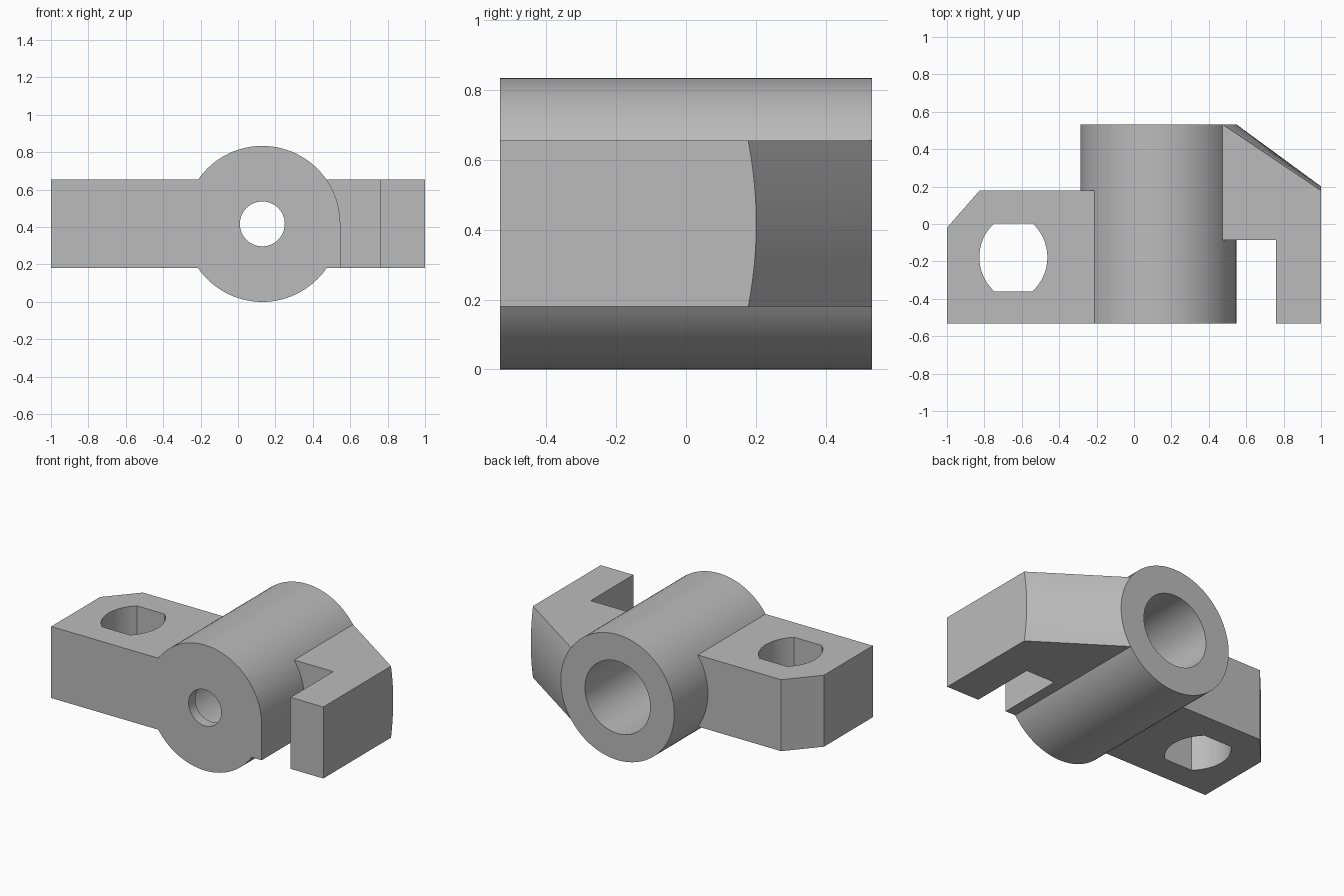
import bpy, bmesh, math
from mathutils import Matrix

old = bpy.data.objects.get("Cube")
if old:
    bpy.data.objects.remove(old, do_unlink=True)

grey = bpy.data.materials.new("plain grey")
grey.use_nodes = True
grey.diffuse_color = (0.5, 0.5, 0.5, 1)
grey.node_tree.nodes["Principled BSDF"].inputs["Base Color"].default_value = (0.5, 0.5, 0.5, 1)

CX, CZ, R = 0.13, 0.417, 0.417      # barrel axis and radius
FRONT, BACK = -0.533, 0.533
LOW, HIGH = 0.18, 0.655             # arm thickness


def finish(name, bm):
    bmesh.ops.recalc_face_normals(bm, faces=bm.faces)
    mesh = bpy.data.meshes.new(name)
    bm.to_mesh(mesh)
    bm.free()
    mesh.materials.append(grey)
    obj = bpy.data.objects.new(name, mesh)
    bpy.context.collection.objects.link(obj)
    return obj


def loft(name, rings):
    """Solid skinned through matching rings of points."""
    bm = bmesh.new()
    loops = [[bm.verts.new(p) for p in ring] for ring in rings]
    n = len(loops[0])
    for a, b in zip(loops, loops[1:]):
        for i in range(n):
            j = (i + 1) % n
            bm.faces.new((a[i], a[j], b[j], b[i]))
    bm.faces.new(loops[0])
    bm.faces.new(loops[-1])
    return finish(name, bm)


def prism(name, outline, z0, z1):
    return loft(name, [[(x, y, z) for x, y in outline] for z in (z0, z1)])


def cylinder(name, radius, y0, y1, sides=96):
    ring = [(CX + radius * math.cos(2 * math.pi * i / sides),
             CZ + radius * math.sin(2 * math.pi * i / sides)) for i in range(sides)]
    return loft(name, [[(x, y, z) for x, z in ring] for y in (y0, y1)])


def combine(target, tool, operation):
    mod = target.modifiers.new(operation.lower(), 'BOOLEAN')
    mod.operation, mod.solver, mod.object = operation, 'EXACT', tool
    bpy.ops.object.select_all(action='DESELECT')
    bpy.context.view_layer.objects.active = target
    target.select_set(True)
    bpy.ops.object.modifier_apply(modifier=mod.name)
    bpy.data.objects.remove(tool, do_unlink=True)


# Barrel
body = cylinder("clamp_body", R, FRONT, BACK)

# Left-hand plate with a chamfered back corner
plate = prism("plate", [(-1, FRONT), (-0.15, FRONT), (-0.15, 0.18),
                        (-0.825, 0.18), (-1, -0.02)], LOW, HIGH)
combine(body, plate, 'UNION')

# Hooked arm whose sloping back follows the barrel's curve
rings = []
STEPS = 16
for k in range(STEPS + 1):
    z = LOW + (HIGH - LOW) * k / STEPS
    edge = CX + math.sqrt(R * R - (z - CZ) ** 2)
    bulge = 1 - ((z - CZ) / (HIGH - CZ)) ** 2
    rings.append([(x, y, z) for x, y in (
        (0.42, -0.085), (0.76, -0.085), (0.76, FRONT), (1, FRONT),
        (1, 0.178 + 0.023 * bulge), (edge, BACK), (0.42, BACK))])
combine(body, loft("hooked_arm", rings), 'UNION')

# Square lip under the slot side of the barrel
lip = prism("lip", [(0.42, FRONT), (CX + R, FRONT), (CX + R, -0.05), (0.42, -0.05)], LOW, CZ)
combine(body, lip, 'UNION')

# Wide bore from the back and small hole through the front wall
combine(body, cylinder("bore", 0.24, FRONT + 0.07, BACK + 0.1), 'DIFFERENCE')
combine(body, cylinder("front_hole", 0.12, FRONT - 0.1, FRONT + 0.2), 'DIFFERENCE')

# Plate hole with two flats and bowed sides
half, flat = 0.182, 0.102
bow = half - flat
arc = (half * half + bow * bow) / (2 * bow)
sweep = math.asin(half / arc)
hole = []
for side in (1, -1):
    for k in range(17):
        a = sweep * (k / 8 - 1)
        hole.append((-0.645 + side * (half - arc + arc * math.cos(a)),
                     -0.178 + side * arc * math.sin(a)))
combine(body, prism("plate_hole", hole, 0, 1), 'DIFFERENCE')

# Smooth curved walls, crisp edges
bpy.ops.object.select_all(action='DESELECT')
body.select_set(True)
bpy.context.view_layer.objects.active = body
bpy.ops.object.shade_smooth_by_angle(angle=math.radians(20))
